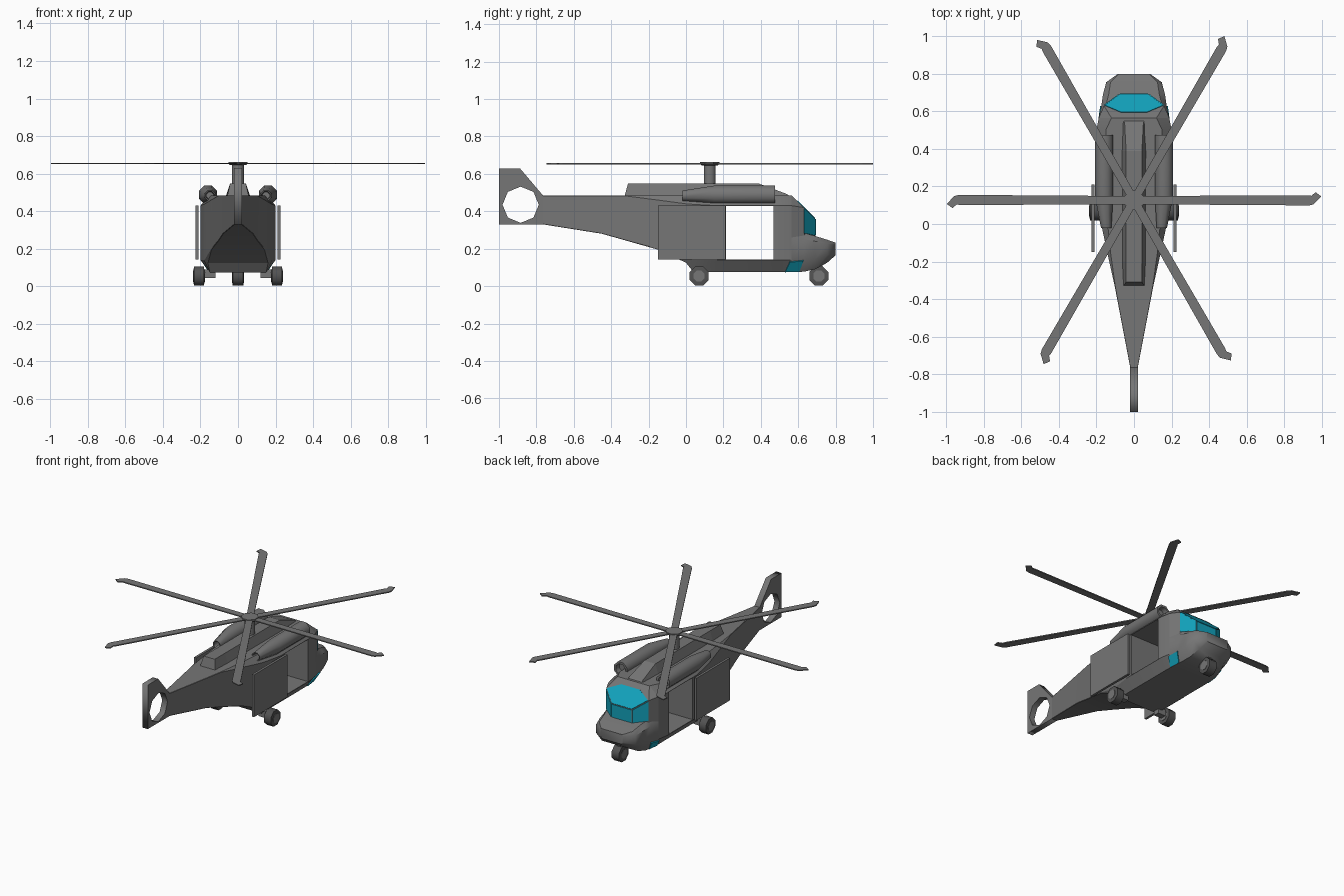
import bpy, bmesh, math
from mathutils import Vector, Matrix

if "Cube" in bpy.data.objects:
    bpy.data.objects.remove(bpy.data.objects["Cube"])


def material(name, rgb):
    m = bpy.data.materials.new(name)
    m.diffuse_color = (*rgb, 1)
    m.use_nodes = True
    m.node_tree.nodes["Principled BSDF"].inputs["Base Color"].default_value = m.diffuse_color
    return m


GREY = material("hull grey", (0.18, 0.18, 0.18))
TYRE = material("tyre grey", (0.085, 0.085, 0.085))
GLASS = material("window blue", (0.006, 0.36, 0.5))


def finish(name, bm, mat, smooth=None):
    bmesh.ops.recalc_face_normals(bm, faces=bm.faces[:])
    me = bpy.data.meshes.new(name)
    bm.to_mesh(me)
    bm.free()
    me.materials.append(mat)
    ob = bpy.data.objects.new(name, me)
    bpy.context.collection.objects.link(ob)
    if smooth:
        bpy.ops.object.select_all(action='DESELECT')
        ob.select_set(True)
        bpy.context.view_layer.objects.active = ob
        bpy.ops.object.shade_smooth_by_angle(angle=math.radians(smooth))
    return ob


def loft(name, rings, mat=GREY, smooth=None):
    """Skin a list of equal-length point rings and cap both ends."""
    bm = bmesh.new()
    vs = [[bm.verts.new(p) for p in r] for r in rings]
    n = len(vs[0])
    for a, b in zip(vs, vs[1:]):
        for i in range(n):
            bm.faces.new((a[i], a[(i + 1) % n], b[(i + 1) % n], b[i]))
    bm.faces.new(vs[0])
    bm.faces.new(vs[-1])
    return finish(name, bm, mat, smooth)


def section(y, wb, zb, ws, zl, zu, wt, zt):
    """Eight-sided hull section: bottom, lower side, upper side, top."""
    half = [(wb, zb), (ws, zl), (ws, zu), (wt, zt)]
    return [(x, y, z) for x, z in half] + [(-x, y, z) for x, z in reversed(half)]


def box(name, lo, hi, mat=GREY):
    bm = bmesh.new()
    bmesh.ops.create_cube(bm, size=1)
    lo, hi = Vector(lo), Vector(hi)
    for v in bm.verts:
        v.co = (lo + hi) / 2 + Vector(a * b for a, b in zip(v.co, hi - lo))
    return finish(name, bm, mat)


def lathe(name, steps, axis, mat=GREY, sides=8, smooth=50):
    """Rings (centre, radius) around axis 'x', 'y' or 'z'."""
    rings = []
    for c, r in steps:
        ring = []
        for i in range(sides):
            t = 2 * math.pi * (i + 0.5) / sides
            a, b = r * math.cos(t), r * math.sin(t)
            off = {'x': (0, a, b), 'y': (a, 0, b), 'z': (a, b, 0)}[axis]
            ring.append(Vector(c) + Vector(off))
        rings.append(ring)
    return loft(name, rings, mat, smooth)


def pane(name, pts, inset=0.95, thick=0.004):
    """Thin window plate lying on a hull facet."""
    pts = [Vector(p) for p in pts]
    mid = sum(pts, Vector()) / len(pts)
    n = (pts[1] - pts[0]).cross(pts[2] - pts[0]).normalized()
    if n.dot(mid - Vector((0, 0.5, 0.3))) < 0:
        n = -n
    flat = [mid + (p - mid) * inset for p in pts]
    loft(name, [[p - n * 0.002 for p in flat], [p + n * thick for p in flat]], GLASS)


# main fuselage and tail boom, with the cabin cut straight through
hull = loft("fuselage", [
    section(-.765, .019, .33, .02, .332, .483, .019, .485),
    section(-.45, .078, .28, .08, .282, .483, .078, .485),
    section(-.33, .101, .246, .103, .248, .483, .1, .485),
    section(-.15, .141, .195, .143, .199, .46, .125, .485),
    section(0, .16, .125, .175, .145, .44, .14, .485),
    section(.04, .15, .075, .182, .14, .437, .143, .485),
    section(.17, .15, .075, .2, .14, .43, .15, .485),
    section(.5, .15, .075, .2, .14, .43, .15, .485),
    section(.565, .148, .075, .188, .14, .43, .12, .485)], smooth=25)
cutter = box("cabin_cutter", (-.3, .213, .142), (.3, .467, .428))
cutter.hide_render = True
cutter.hide_viewport = True
mod = hull.modifiers.new("cabin", 'BOOLEAN')
mod.operation, mod.object, mod.solver = 'DIFFERENCE', cutter, 'EXACT'

# rounded nose
loft("nose", [
    section(.565, .148, .075, .188, .14, .26, .17, .3),
    section(.63, .14, .077, .174, .14, .25, .15, .285),
    section(.69, .125, .09, .165, .145, .24, .135, .268),
    section(.755, .105, .125, .148, .165, .225, .125, .248),
    section(.8, .075, .165, .085, .18, .22, .08, .232)], smooth=40)

# cockpit block and its windows
F, S, R = (.078, .69), (.16, .63), (.12, .565)
bm = bmesh.new()
for s in (1, -1):
    for x, y, z in [(*F, .25), (*F, .36), (*S, .25), (*S, .42), (*R, .485),
                    (.188, .565, .25), (.188, .565, .43)]:
        bm.verts.new((s * x, y, z))
bmesh.ops.convex_hull(bm, input=bm.verts[:])
bmesh.ops.dissolve_limit(bm, angle_limit=0.01, verts=bm.verts[:], edges=bm.edges[:])
finish("cockpit", bm, GREY)
pane("front_window", [(-.078, .69, .268), (.078, .69, .268), (.078, .69, .36), (-.078, .69, .36)])
pane("upper_window", [(-.078, .69, .36), (.078, .69, .36), (.16, .63, .42),
                      (.072, .593, .457), (-.072, .593, .457), (-.16, .63, .42)], .97)
for s, side in ((1, "right"), (-1, "left")):
    pane(side + "_window", [(s * .078, .69, .268), (s * .16, .63, .28),
                            (s * .16, .63, .42), (s * .078, .69, .36)])
    # chin window on the lower chamfer of the hull
    pane(side + "_chin_window", [(s * .149, .53, .077), (s * .142, .605, .079),
                                 (s * .175, .628, .138), (s * .185, .555, .13)], 1, .006)
    # sliding door, pushed back
    box(side + "_door", (s * .21, -.15, .142), (s * .226, .21, .43))
    # engine pod with recessed intake and exhaust
    back, mid = s * .148, s * .16
    lathe(side + "_engine", [((back, .03, .483), .02), ((back, -.018, .483), .024),
                             ((back, -.02, .483), .03), ((mid, .15, .488), .053),
                             ((mid, .475, .488), .053), ((mid, .475, .488), .038),
                             ((mid, .44, .488), .034)], 'y')

# roof fairing
loft("roof_fairing", [[(-b, y0, .475), (b, y0, .475), (t, y1, z), (-t, y1, z)]
                      for y0, y1, b, t, z in [(-.33, -.31, .058, .042, .548),
                                              (-.2, -.2, .064, .042, .548),
                                              (.39, .39, .066, .042, .548),
                                              (.56, .54, .06, .05, .492)]])

# tail fin with an eight-sided opening
cu = bpy.data.curves.new("tail_fin", 'CURVE')
cu.dimensions, cu.fill_mode, cu.extrude = '2D', 'BOTH', 0.02
outline = [(-1, .33), (-.765, .33), (-.765, .485), (-.888, .63), (-1, .63)]
hole = [(-.884 + .097 * math.cos(i * math.pi / 4), .435 + .097 * math.sin(i * math.pi / 4))
        for i in range(8)]
for pts in (outline, hole):
    sp = cu.splines.new('POLY')
    sp.points.add(len(pts) - 1)
    for p, q in zip(sp.points, pts):
        p.co = (*q, 0, 1)
    sp.use_cyclic_u = True
cu.materials.append(GREY)
fin = bpy.data.objects.new("tail_fin", cu)
fin.rotation_euler = (math.pi / 2, 0, math.pi / 2)
bpy.context.collection.objects.link(fin)
bpy.ops.object.select_all(action='DESELECT')
fin.select_set(True)
bpy.context.view_layer.objects.active = fin
bpy.ops.object.convert(target='MESH')

# rotor mast, hub and six swept-tip blades
HUB_Y = .127
lathe("rotor_mast", [((0, HUB_Y, .53), .034), ((0, HUB_Y, .65), .034)], 'z')
lathe("rotor_hub", [((0, HUB_Y, .645), .045), ((0, HUB_Y, .652), .055),
                    ((0, HUB_Y, .663), .055)], 'z', smooth=None)
blade = [(.03, -.022), (.933, -.028), (.957, -.022), (.997, .02), (.967, .042),
         (.944, .023), (.925, .026), (.03, .022)]
for k in range(6):
    turn = Matrix.Rotation(k * math.pi / 3, 3, 'Z')
    loft("rotor_blade_%d" % (k + 1),
         [[turn @ Vector((x, y, z)) + Vector((0, HUB_Y, 0)) for x, y in blade]
          for z in (.651, .658)])


# wheels: tyre, raised rim and strut
def wheel(name, x, y, w):
    lathe(name + "_tyre", [((x + d * w, y, .054), r) for d, r in
                           ((-1, .036), (-.9, .055), (.9, .055), (1, .036))], 'x', TYRE)
    lathe(name + "_rim", [((x - w - .002, y, .054), .032), ((x + w + .002, y, .054), .032)], 'x')


wheel("nose_wheel", 0, .71, .031)
box("nose_strut", (-.015, .69, .05), (.015, .73, .14))
for s, side in ((1, "right"), (-1, "left")):
    wheel(side + "_wheel", s * .208, .07, .029)
    box(side + "_axle", (s * .12, .05, .045), (s * .19, .09, .09))
